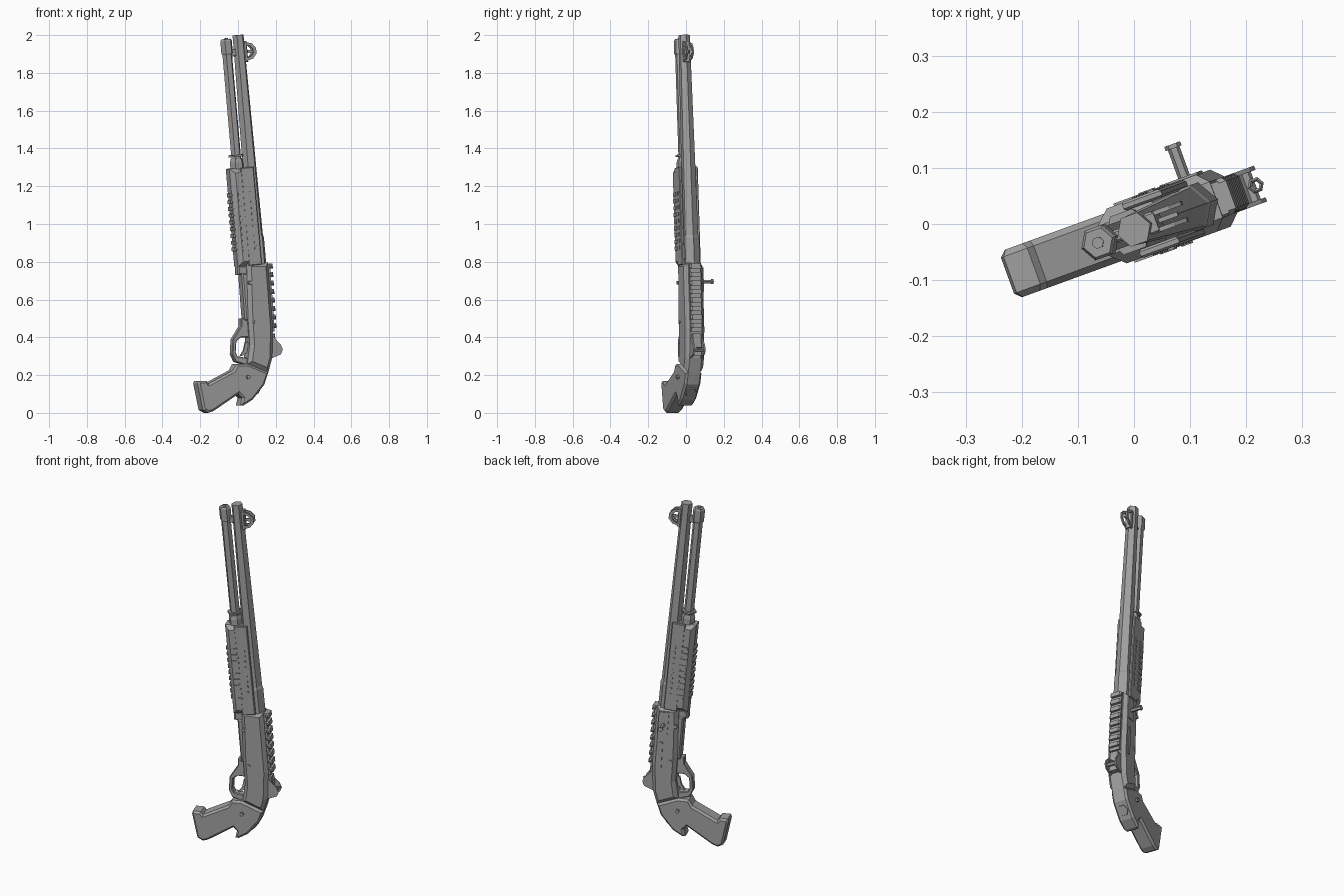
import bpy, bmesh
from math import radians, cos, sin, pi
from mathutils import Matrix, Vector

if "Cube" in bpy.data.objects:
    bpy.data.objects.remove(bpy.data.objects["Cube"], do_unlink=True)

grey = bpy.data.materials.new("gunmetal_grey")
grey.use_nodes = True
grey.diffuse_color = (.35, .35, .35, 1)
shader = grey.node_tree.nodes["Principled BSDF"]
shader.inputs["Base Color"].default_value = grey.diffuse_color

# plane_frame: the gun's upright plane; barrel_frame: origin at the muzzle, z along the barrel
plane_frame = Matrix.Translation((0, -.01, 0)) @ Matrix.Rotation(radians(20), 4, 'Z')
muzzle = Matrix.Translation((0, 0, 2))
barrel_frame = plane_frame @ muzzle @ Matrix.Rotation(radians(-5.3), 4, 'Y')

# Shared sizes
barrel_radius = .031
tube_radius = .027
tube_axis = -.07
receiver_half = .054
forend_half = .052
grip_half = .045
fine = .004
thin = .008
small = .011


def finish(name, bm, frame):
    bmesh.ops.recalc_face_normals(bm, faces=bm.faces)
    mesh = bpy.data.meshes.new(name)
    bm.to_mesh(mesh)
    bm.free()
    mesh.materials.append(grey)
    part = bpy.data.objects.new(name, mesh)
    part.matrix_world = frame
    bpy.context.collection.objects.link(part)


def plate(name, outline, half, chamfer=0, centre=0, frame=plane_frame):
    """Extrude a side outline across the gun and chamfer its rims."""
    bm = bmesh.new()
    face = bm.faces.new([bm.verts.new((u, centre - half, z)) for u, z in outline])
    extruded = bmesh.ops.extrude_face_region(bm, geom=[face])["geom"]
    moved = [item for item in extruded if isinstance(item, bmesh.types.BMVert)]
    bmesh.ops.translate(bm, vec=(0, half + half, 0), verts=moved)
    if chamfer:
        rims = []
        for edge in bm.edges:
            start, end = edge.verts
            if abs(start.co.y - end.co.y) < fine / 10:
                rims.append(edge)
        bmesh.ops.bevel(bm, geom=rims, offset=chamfer, segments=1, affect='EDGES',
                        clamp_overlap=True)
    finish(name, bm, frame)


def box(name, low, high, bottom, top, half, chamfer=0, centre=0):
    """Box in the barrel frame."""
    outline = [(low, bottom), (high, bottom), (high, top), (low, top)]
    plate(name, outline, half, chamfer, centre, barrel_frame)


def hex_rod(name, axis, rings):
    """Six-sided rod along the barrel from (height, radius) rings."""
    bm = bmesh.new()
    angles = [i * pi / 3 for i in range(6)]
    loops = []
    for height, radius in rings:
        loops.append([bm.verts.new((axis + radius * cos(a), radius * sin(a), height))
                      for a in angles])
    for upper, lower in zip(loops, loops[1:]):
        for i in range(6):
            bm.faces.new((upper[i], upper[i - 1], lower[i - 1], lower[i]))
    bm.faces.new(loops[0])
    bm.faces.new(loops[-1])
    finish(name, bm, barrel_frame)


def cross_rod(name, u, z, near, far, radius):
    """Six-sided rod running across the gun."""
    angles = [i * pi / 3 for i in range(6)]
    outline = [(u + radius * cos(a), z + radius * sin(a)) for a in angles]
    plate(name, outline, (far - near) / 2, centre=(near + far) / 2)


def slanted(low, high, bottom, top, lean):
    """Outline of an upright bar whose foot is pushed back by lean."""
    return [(low, top), (high, top), (high + lean, bottom), (low + lean, bottom)]


# Barrel and magazine tube
collar_radius = barrel_radius * 1.5
nut_radius = tube_radius * 1.4
cap_radius = tube_radius * 1.2
hex_rod("barrel", 0, [(0, barrel_radius), (-.06, barrel_radius), (-1.2, barrel_radius * 1.4)])
hex_rod("barrel_collar", 0, [(-1.06, barrel_radius * 1.3), (-1.08, collar_radius),
                             (-1.24, collar_radius)])
hex_rod("magazine_tube", tube_axis, [(-.05, tube_radius), (-1.27, tube_radius)])
hex_rod("magazine_cap", tube_axis, [(-.015, tube_radius), (-.025, cap_radius),
                                    (-.09, cap_radius), (-.1, tube_radius)])
hex_rod("cap_plug", tube_axis, [(-.01, small), (-.02, small)])
hex_rod("forend_nut", tube_axis, [(-.65, cap_radius), (-.67, nut_radius), (-.71, nut_radius)])
hex_rod("forend_ring", tube_axis, [(-.63, nut_radius + fine), (-.64, nut_radius + fine)])
box("barrel_clamp", tube_axis, 0, -.11, -.07, small, fine)

# Pump fore-end with side arms and evenly spaced ribs
forend_top, forend_end = -.7, -1.22
box("forend", -.124, -small, forend_end, forend_top, forend_half, .024)
for side in (-1, 1):
    box("forend_arm", tube_axis, fine, forend_end, forend_top, thin, fine, side * grip_half)
for i in range(9):
    top = -.83 - i * .036
    bottom = top - .02
    box("forend_rib", -.132, -.1, bottom, top, forend_half - .02, thin)
    for side in (-1, 1):
        box("side_rib", -.096, -.06, bottom, top, fine, centre=side * forend_half)
        box("arm_rib", -.03, -.02, bottom, top, fine, centre=side * forend_half)

# Receiver and loading gate
receiver = [(.036, .795), (.156, .795), (.184, .45), (.18, .29), (.158, .214),
            (.04, .26), (.054, .36), (.044, .5)]
plate("receiver", receiver, receiver_half, .02)
plate("loading_gate", slanted(.01, .05, .49, .74, .02), receiver_half - .02, thin)
plate("tube_seat", slanted(-.01, .05, .73, .78, 0), tube_radius, thin)
pin_reach = receiver_half + fine
for u, z in ((.05, .69), (.08, .48), (.04, .19)):
    cross_rod("receiver_pin", u, z, -pin_reach, pin_reach, small)

# Left side: port cover, slot and bolt handle
plate("ejection_port", slanted(.085, .14, .64, .77, .01), fine, centre=receiver_half)
plate("side_slot", slanted(.12, .14, .42, .59, .01), fine, centre=receiver_half)
handle_u, handle_z, handle_end = .116, .695, .12
cross_rod("bolt_handle", handle_u, handle_z, receiver_half / 2, handle_end, small)
cross_rod("bolt_knob", handle_u, handle_z, handle_end - thin, handle_end, small + fine)

# Top rail with evenly spaced teeth
rail_half = .034
plate("rail_base", slanted(.135, .17, .43, .79, .026), rail_half - fine)
for i in range(8):
    top = .79 - i * .045
    back = .16 + i * .003
    plate("rail_tooth", slanted(back, back + .024, top - .026, top, fine), rail_half, thin)

# Rear sight: base, mirrored wings, screw and aperture
sight_centre = Vector((.22, 0, .335))
plate("rear_sight_base", slanted(.165, .2, .3, .42, small), rail_half - thin, fine)
wing = [(.18, .41), (.2, .39), (.23, .36), (.24, .335), (.23, .31), (.18, .29)]
for side in (-1, 1):
    plate("rear_sight_wing", wing, fine, centre=side * (rail_half - fine))
cross_rod("rear_sight_screw", sight_centre.x, sight_centre.z, -rail_half, rail_half, small)
bpy.ops.mesh.primitive_torus_add(major_segments=6, minor_segments=4,
                                 major_radius=small, minor_radius=fine)
aperture = bpy.context.object
aperture.name = "rear_aperture"
aperture.data.materials.append(grey)
aperture.matrix_world = plane_frame @ Matrix.Translation(sight_centre + Vector((small, 0, small)))

# Front sight: a pair of open hoops around a post
hoop_angles = [radians(angle) for angle in range(-90, 91, 36)]
hoop = []
for radius, angles in ((.05, hoop_angles), (.035, reversed(hoop_angles))):
    hoop += [(barrel_radius + radius * 1.2 * cos(a), radius * sin(a) - .09) for a in angles]
for side in (-1, 1):
    plate("front_sight_hoop", hoop, fine, centre=side * barrel_radius / 2, frame=barrel_frame)
box("front_sight_base", .02, barrel_radius + thin, -.145, -.035, .02, fine)
box("front_sight_post", barrel_radius, .075, -.1, -.085, fine)

# Pistol grip, trigger guard and trigger
grip = [(.04, .26), (.158, .214), (.136, .15), (.07, .07), (.02, .04), (0, .04), (.01, .08),
        (-.01, .1), (-.15, .01), (-.18, 0), (-.21, .016), (-.24, .155), (-.235, .17),
        (-.19, .17), (-.178, .155), (-.04, .225), (-.02, .26)]
plate("grip", grip, grip_half, small)
guard = [(.06, .5), (.01, .5), (.01, .46), (-.035, .39), (-.04, .31), (-.02, .27), (.05, .25),
         (.05, .29), (-.01, .3), (-.02, .32), (-.016, .38), (.01, .4), (.06, .4)]
plate("trigger_guard", guard, grip_half / 2, fine)
trigger = [(.06, .375), (.04, .375), (.03, .33), (.01, .3), (.02, .3), (.06, .33)]
plate("trigger", trigger, thin)

# Sling socket on the rear slope of the grip
socket = bmesh.new()
bmesh.ops.create_cone(socket, cap_ends=True, segments=6, radius1=rail_half,
                      radius2=rail_half - fine, depth=small)
slope = Matrix.Rotation(radians(131), 4, 'Y')
finish("sling_socket", socket, plane_frame @ Matrix.Translation((.102, 0, .11)) @ slope)
